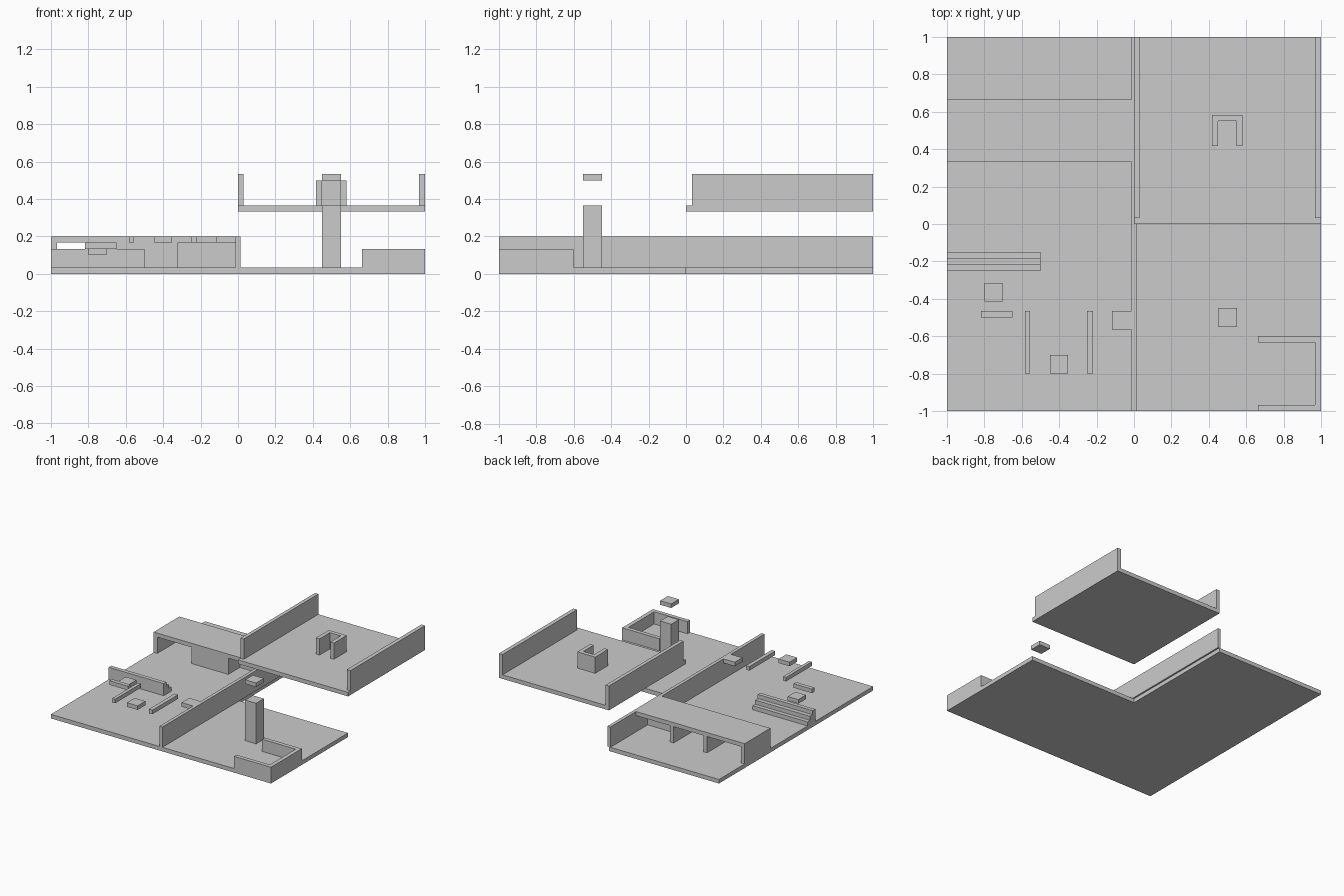
import bpy, bmesh

if "Cube" in bpy.data.objects:
    bpy.data.objects.remove(bpy.data.objects["Cube"])

T = 1 / 30  # common wall and slab thickness


def prism(name, pts, axis, lo, hi):
    """Extrude a closed 2D profile along z (points x, y) or x (points y, z)."""
    def place(p, d):
        return (p[0], p[1], d) if axis == 'z' else (d, p[0], p[1])
    bm = bmesh.new()
    face = bm.faces.new([bm.verts.new(place(p, lo)) for p in pts])
    ext = bmesh.ops.extrude_face_region(bm, geom=[face])
    step = (0, 0, hi - lo) if axis == 'z' else (hi - lo, 0, 0)
    bmesh.ops.translate(bm, vec=step,
                        verts=[v for v in ext['geom'] if isinstance(v, bmesh.types.BMVert)])
    bmesh.ops.recalc_face_normals(bm, faces=bm.faces)
    mesh = bpy.data.meshes.new(name)
    bm.to_mesh(mesh)
    bm.free()
    obj = bpy.data.objects.new(name, mesh)
    bpy.context.collection.objects.link(obj)
    return obj


def box(name, x0, x1, y0, y1, z0, z1):
    return prism(name, [(x0, y0), (x1, y0), (x1, y1), (x0, y1)], 'z', z0, z1)


# Floors
box("left_floor", -1, 0, -1, 1, 0, T)
box("right_floor", 0, 1, -1, 0, 0, T)
box("upper_floor", 0, 1, 0, 1, 10 * T, 11 * T)

# Dividing wall and the upper floor's side walls
box("dividing_wall", -0.0135, 0.0135, -1, 1, T, 0.2)
box("upper_wall_left", 0, 0.03, T, 1, 11 * T, 16 * T)
box("upper_wall_right", 1 - T, 1, T, 1, 11 * T, 16 * T)

# U-shaped niche on the upper floor, open to the front
prism("upper_niche", [(0.417, 0.417), (0.45, 0.417), (0.45, 0.55), (0.547, 0.55),
                      (0.547, 0.417), (0.58, 0.417), (0.58, 0.583), (0.417, 0.583)],
      'z', 11 * T, 0.5)

# U-shaped pen on the right floor, open to the left
prism("corner_pen", [(0.663, -1), (1, -1), (1, -0.6), (0.663, -0.6), (0.663, -0.633),
                     (1 - T, -0.633), (1 - T, -1 + T), (0.663, -1 + T)], 'z', T, 4 * T)

# Pillar with a floating block above
box("pillar", 0.45, 0.55, -0.55, -0.45, T, 11 * T)
box("pillar_float_block", 0.45, 0.55, -0.55, -0.45, 0.5, 16 * T)

# Covered passage: roof, outer wall, inner U room open to the back, side wall
Y0, Y1 = 1 / 3, 2 / 3
box("passage_roof", -1, -0.0135, Y0, Y1, 5 * T, 0.2)
box("passage_outer_wall", -1, -1 + T, Y0, Y1, T, 5 * T)
prism("passage_room", [(-0.658, Y0), (-0.322, Y0), (-0.322, Y1), (-0.355, Y1),
                       (-0.355, Y0 + T), (-0.625, Y0 + T), (-0.625, Y1), (-0.658, Y1)],
      'z', T, 5 * T)
box("passage_side_wall", -0.322, -0.0135, 0.483, 0.517, T, 5 * T)

# Three-step stair climbing toward the front
prism("stairs", [(-0.25, T), (-0.15, T), (-0.15, 2 * T), (-0.183, 2 * T), (-0.183, 3 * T),
                 (-0.217, 3 * T), (-0.217, 4 * T), (-0.25, 4 * T)], 'x', -1, -0.5)

# Floating stepping blocks and beams: x0, x1, y0, y1, bottom z
steps = [
    ("step_block_low", -0.8, -0.703, -0.415, -0.315, 3 * T),
    ("step_ledge", -0.817, -0.65, -0.5, -0.466, 4 * T),
    ("step_beam_left", -0.583, -0.556, -0.8, -0.466, 5 * T),
    ("step_block_mid", -0.45, -0.352, -0.8, -0.7, 5 * T),
    ("step_beam_right", -0.25, -0.218, -0.8, -0.466, 5 * T),
    ("step_block_end", -0.117, -0.0135, -0.565, -0.466, 5 * T),
]
for name, x0, x1, y0, y1, z in steps:
    box(name, x0, x1, y0, y1, z, z + T)
